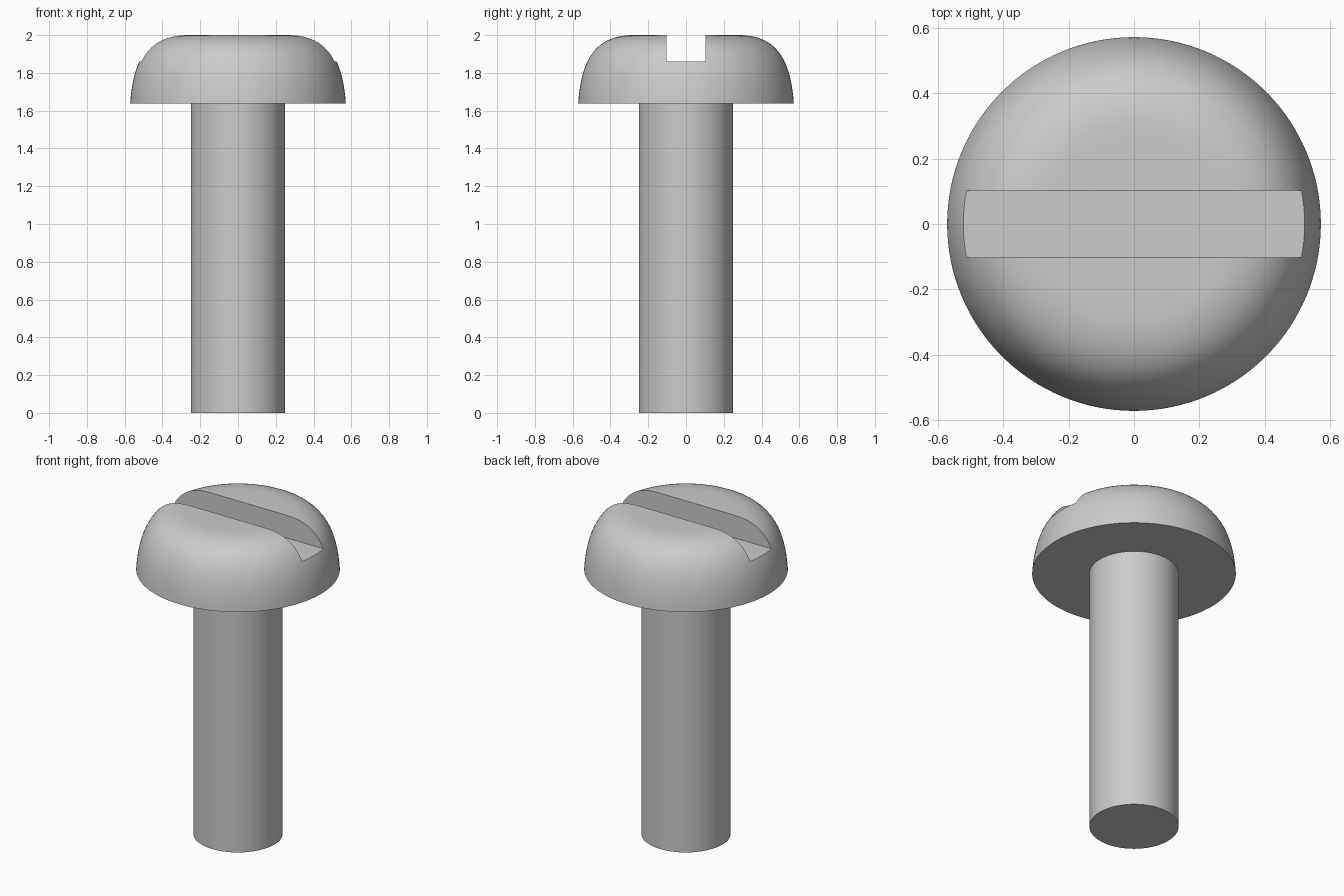
import bpy, bmesh, math
from mathutils import Vector
from mathutils.geometry import interpolate_bezier

if "Cube" in bpy.data.objects:
    bpy.data.objects.remove(bpy.data.objects["Cube"])

SEGMENTS = 128
HEAD_BASE, SLOT_FLOOR = 1.637, 1.86

# Half profile: shank, flat underside, then the domed pan head
dome = interpolate_bezier(Vector((0.571, HEAD_BASE)), Vector((0.555, 1.87)),
                          Vector((0.48, 2.0)), Vector((0.28, 2.0)), 20)
profile = [(0, 0), (0.25, 0), (0.25, HEAD_BASE)]
profile += [(p[0], p[1]) for p in dome] + [(0, 2.0)]

# Screw body: spin the profile around z
bm = bmesh.new()
verts = [bm.verts.new((r, 0, z)) for r, z in profile]
edges = [bm.edges.new(pair) for pair in zip(verts, verts[1:])]
bmesh.ops.spin(bm, geom=verts + edges, cent=(0, 0, 0), axis=(0, 0, 1),
               angle=math.tau, steps=SEGMENTS)
bmesh.ops.remove_doubles(bm, verts=bm.verts, dist=1e-5)
bmesh.ops.recalc_face_normals(bm, faces=bm.faces)
mesh = bpy.data.meshes.new("screw")
bm.to_mesh(mesh)
bm.free()
screw = bpy.data.objects.new("screw", mesh)
bpy.context.collection.objects.link(screw)

# Driver slot: a box along x cut through the head
bpy.ops.mesh.primitive_cube_add(size=1, location=(0, 0, SLOT_FLOOR + 0.25))
cutter = bpy.context.object
cutter.name = "slot_cutter"
cutter.scale = (1.5, 0.206, 0.5)
cutter.hide_render = True
bpy.ops.object.select_all(action='DESELECT')
screw.select_set(True)
bpy.context.view_layer.objects.active = screw
cut = screw.modifiers.new("slot", 'BOOLEAN')
cut.operation, cut.object, cut.solver = 'DIFFERENCE', cutter, 'EXACT'
bpy.ops.object.modifier_apply(modifier=cut.name)
bpy.data.objects.remove(cutter)

# Smooth shading with crisp rims and slot edges
bpy.ops.object.shade_smooth_by_angle(angle=math.radians(30))
